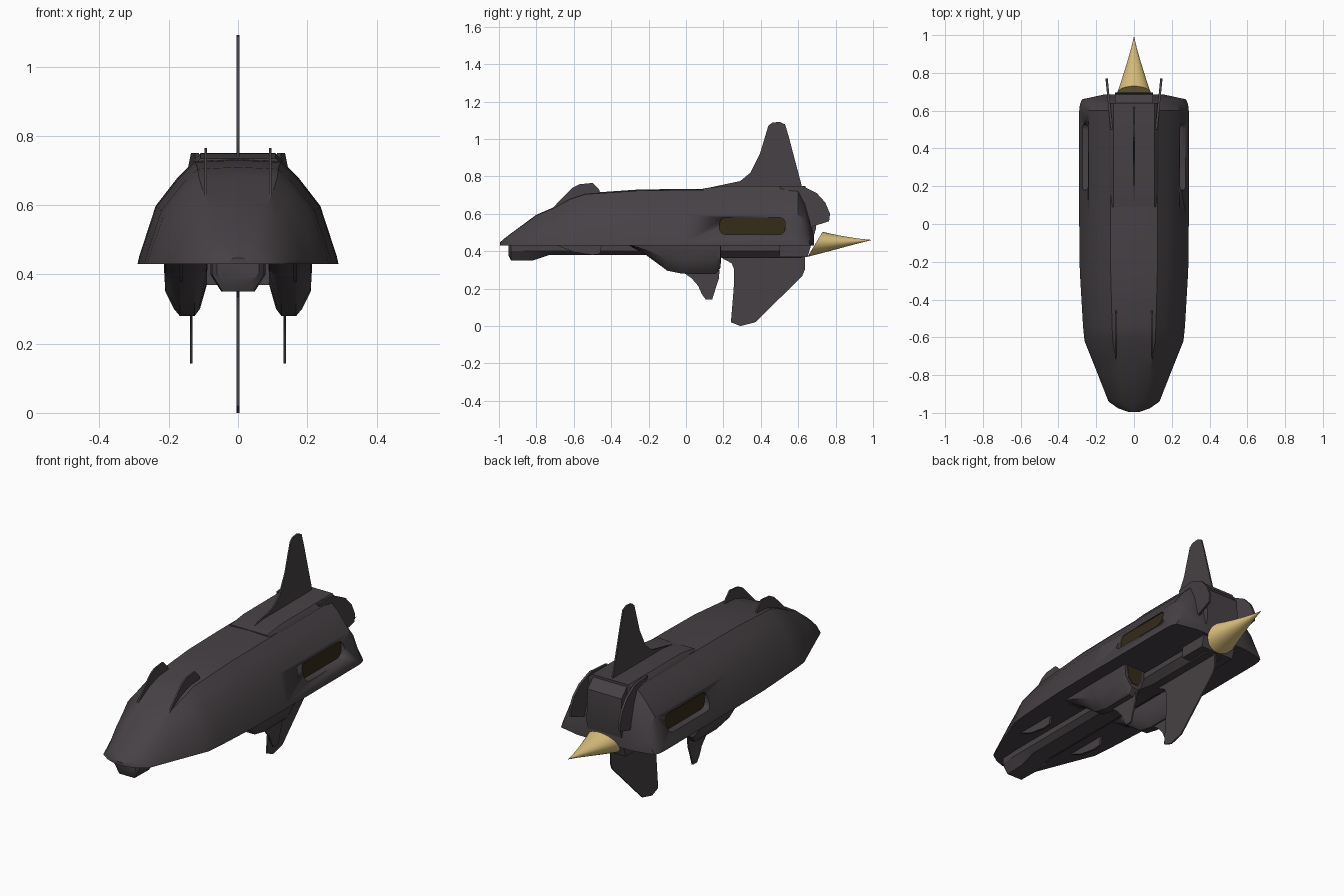
import bpy, bmesh, math
from mathutils import Vector

if "Cube" in bpy.data.objects:
    bpy.data.objects.remove(bpy.data.objects["Cube"])


def material(name, rgb):
    m = bpy.data.materials.new(name)
    m.diffuse_color = (*rgb, 1)
    m.use_nodes = True
    m.node_tree.nodes["Principled BSDF"].inputs["Base Color"].default_value = m.diffuse_color
    return m


DARK = material("charcoal_hull", (0.062, 0.053, 0.059))
OLIVE = material("dark_olive_recess", (0.034, 0.025, 0.010))
GOLD = material("gold_exhaust", (0.70, 0.52, 0.20))


def finish(name, bm, mats, angle=30):
    bmesh.ops.recalc_face_normals(bm, faces=bm.faces)
    me = bpy.data.meshes.new(name)
    bm.to_mesh(me)
    bm.free()
    for m in mats:
        me.materials.append(m)
    ob = bpy.data.objects.new(name, me)
    bpy.context.collection.objects.link(ob)
    bpy.ops.object.select_all(action='DESELECT')
    ob.select_set(True)
    bpy.context.view_layer.objects.active = ob
    bpy.ops.object.shade_smooth_by_angle(angle=math.radians(angle))
    return ob


def loft(name, loops, mats=(DARK,), angle=30, end_mat=0):
    """Skin closed loops of equal length, capping both ends."""
    bm = bmesh.new()
    rings = [[bm.verts.new(p) for p in loop] for loop in loops]
    n = len(rings[0])
    for a, b in zip(rings, rings[1:]):
        for i in range(n):
            j = (i + 1) % n
            bm.faces.new((a[i], a[j], b[j], b[i]))
    bm.faces.new(rings[0])
    bm.faces.new(rings[-1]).material_index = end_mat
    return finish(name, bm, mats, angle)


def plate(name, x, profile, thick=0.008, lean=0.0):
    """Side profile (y, z) given thickness in x; lean shifts x with y."""
    y0 = profile[0][0]
    return loft(name, [[(x + s * thick / 2 + lean * (y - y0), y, z) for y, z in profile]
                       for s in (-1, 1)])


def mirrored(half):
    return half + [(-x, y, z) for x, y, z in reversed(half) if x > 1e-6]


# Main hull: flat belly, faceted arched back
BELLY = 0.43
hull_rows = [(-0.995, 0.03, 0.447), (-0.975, 0.085, 0.465), (-0.94, 0.135, 0.492),
             (-0.80, 0.19, 0.595), (-0.70, 0.23, 0.638), (-0.62, 0.262, 0.683),
             (-0.54, 0.27, 0.71), (-0.25, 0.287, 0.73), (0.0, 0.29, 0.733),
             (0.60, 0.29, 0.735), (0.635, 0.286, 0.67), (0.66, 0.275, 0.58),
             (0.685, 0.16, 0.48)]
hull_loops = []
for y, w, top in hull_rows:
    h = top - BELLY
    hull_loops.append(mirrored([(w, y, BELLY), (w * 0.985, y, BELLY + h * 0.07),
                                (w * 0.82, y, BELLY + h * 0.55),
                                (w * 0.60, y, BELLY + h * 0.82),
                                (w * 0.43, y, BELLY + h * 0.98), (0, y, top)]))
hull = loft("hull", hull_loops)
hull.data.materials.append(OLIVE)

# Recessed side ports, rounded at the corners
for s in (-1, 1):
    loop = []
    for cy, cz, a0 in ((0.50, 0.55, 0), (0.21, 0.55, 90), (0.21, 0.52, 180), (0.50, 0.52, 270)):
        for k in range(4):
            a = math.radians(a0 + 30 * k)
            loop.append((cy + 0.03 * math.cos(a), cz + 0.03 * math.sin(a)))
    cutter = loft("port_cutter", [[(s * x, y, z) for y, z in loop] for x in (0.235, 0.35)])
    cutter.hide_render = True
    mod = hull.modifiers.new("port", 'BOOLEAN')
    mod.operation = 'DIFFERENCE'
    mod.solver = 'EXACT'
    mod.object = cutter
    bpy.context.view_layer.objects.active = hull
    with bpy.context.temp_override(object=hull, active_object=hull):
        bpy.ops.object.modifier_apply(modifier=mod.name)
    bpy.data.objects.remove(cutter)
for p in hull.data.polygons:
    c = p.center
    inside = abs(abs(c.x) - 0.235) < 0.002 and abs(p.normal.x) > 0.95
    p.material_index = 1 if inside and 0.1 < c.y < 0.6 else 0

# Raised back panel
loft("back_panel", [mirrored([(0.135, y, 0.70), (0.128, y, z - 0.02), (0.108, y, z)])
                    for y, z in ((0.09, 0.735), (0.20, 0.749), (0.64, 0.75))])

# Engine housing at the tail
tail = [(0.5, 0.748), (0.63, 0.748), (0.685, 0.69), (0.695, 0.52), (0.65, 0.37), (0.5, 0.37)]
plate("engine_housing", 0, tail, 0.20)

# Keel along the belly, with a dropped chin at the front
loft("keel", [mirrored([(w, y, 0.45), (w, y, 0.40), (w * 0.6, y, z)])
              for y, w, z in ((-0.95, 0.06, 0.38), (-0.935, 0.075, 0.35), (-0.82, 0.08, 0.35),
                              (-0.73, 0.08, 0.38), (0.1, 0.08, 0.38), (0.2, 0.08, 0.365),
                              (0.62, 0.08, 0.365), (0.65, 0.08, 0.40))])

# Exhaust plume: slanted oval base narrowing to a point
plume = []
for t in (0, 0.2, 0.4, 0.6, 0.8, 1):
    f = max(0.004, (1 - t) ** 1.15)
    cz = 0.437 + 0.023 * t
    ring = []
    for k in range(24):
        a = math.tau * k / 24
        dz = 0.067 * f * math.sin(a)
        ring.append((0.09 * f * math.cos(a), 0.69 + 0.305 * t + 0.6 * dz * (1 - t), cz + dz))
    plume.append(ring)
loft("exhaust_plume", plume, (GOLD,), 40)

# Centre fins above and below
plate("dorsal_fin", 0, [(0.10, 0.735), (0.29, 0.775), (0.345, 0.82), (0.395, 0.92), (0.44, 1.07),
                        (0.46, 1.087), (0.50, 1.092), (0.53, 1.078), (0.55, 1.01), (0.62, 0.745)])
plate("ventral_fin", 0, [(0.18, 0.37), (0.245, 0.335), (0.258, 0.30), (0.255, 0.20), (0.24, 0.02),
                         (0.29, 0.0), (0.37, 0.02), (0.62, 0.265), (0.635, 0.30), (0.635, 0.37)])

# Paired parts
for s, side in ((1, "left"), (-1, "right")):
    plate(f"{side}_nose_fin", s * 0.093,
          [(-0.74, 0.60), (-0.69, 0.655), (-0.605, 0.74), (-0.57, 0.758), (-0.50, 0.765),
           (-0.465, 0.73), (-0.45, 0.69)])
    plate(f"{side}_tail_fin", s * 0.118,
          [(0.50, 0.75), (0.62, 0.75), (0.70, 0.71), (0.745, 0.66), (0.77, 0.60),
           (0.765, 0.56), (0.67, 0.53), (0.55, 0.55)], 0.012, s * 0.10)
    plate(f"{side}_belly_rib", s * 0.165,
          [(-0.70, 0.435), (-0.60, 0.395), (-0.50, 0.38), (-0.46, 0.385), (-0.45, 0.435)], 0.012)
    # Belly pod with a dark open end
    pod = []
    for y, d in ((-0.31, 0.04), (-0.22, 0.35), (-0.10, 0.90), (-0.02, 1.0), (0.16, 1.0), (0.185, 0.8)):
        pod.append([(s * x, y, 0.44 - d * z) for x, z in
                    ((0.088, 0), (0.09, 0.07), (0.11, 0.14), (0.125, 0.16), (0.168, 0.16),
                     (0.185, 0.14), (0.21, 0.09), (0.215, 0))])
    loft(f"{side}_pod", pod)
    loft(f"{side}_pod_exhaust", [[(s * x, y, z) for x, z in
                                  ((0.105, 0.425), (0.11, 0.36), (0.13, 0.335), (0.17, 0.335),
                                   (0.19, 0.36), (0.20, 0.425))] for y in (0.18, 0.188)], (OLIVE,))
    plate(f"{side}_pod_fin", s * 0.135,
          [(-0.02, 0.29), (0.03, 0.255), (0.065, 0.215), (0.085, 0.17), (0.105, 0.142),
           (0.14, 0.142), (0.155, 0.19), (0.175, 0.25), (0.18, 0.30)])
